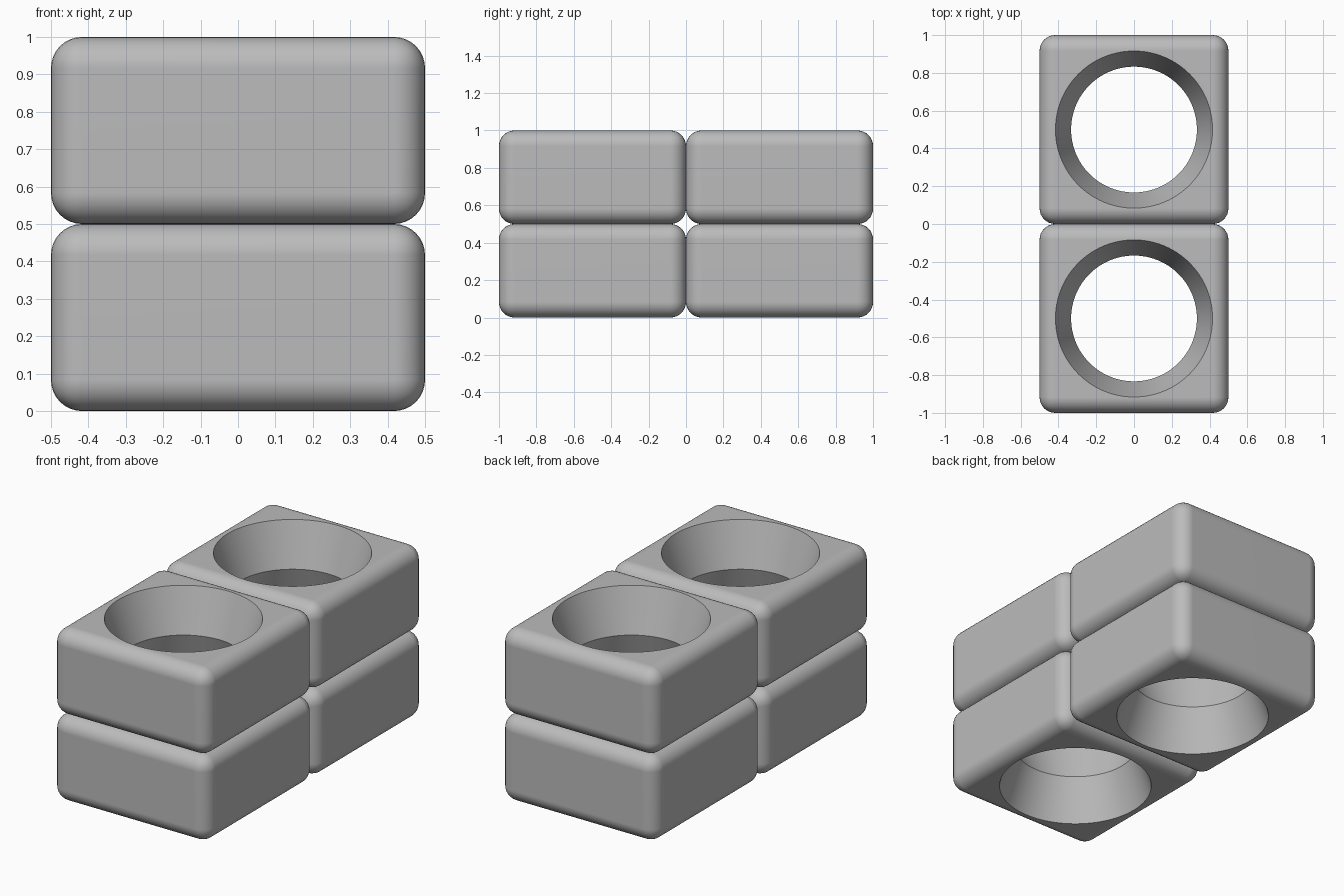
import bpy, bmesh, math

cube = bpy.data.objects.get("Cube")
if cube:
    bpy.data.objects.remove(cube, do_unlink=True)

WIDTH, HEIGHT = 1.0, 0.5
ROUND = WIDTH / 12          # edge radius
RIM, WAIST = 0.416, 0.333   # hole radius at the faces and at mid height

grey = bpy.data.materials.new("plain grey")
grey.use_nodes = True
colour = (0.5, 0.5, 0.5, 1)
grey.diffuse_color = colour
grey.node_tree.nodes["Principled BSDF"].inputs["Base Color"].default_value = colour


def add_object(name, mesh):
    obj = bpy.data.objects.new(name, mesh)
    bpy.context.collection.objects.link(obj)
    return obj


def box_mesh():
    """Rounded block centred on the origin."""
    bm = bmesh.new()
    bmesh.ops.create_cube(bm, size=1)
    bmesh.ops.scale(bm, vec=(WIDTH, WIDTH, HEIGHT), verts=bm.verts)
    bmesh.ops.bevel(bm, geom=bm.edges[:], offset=ROUND, segments=8,
                    profile=0.5, affect='EDGES')
    mesh = bpy.data.meshes.new("block")
    bm.to_mesh(mesh)
    bm.free()
    return mesh


def hole_mesh(sides=96):
    """Hourglass solid, carried a little past both block faces."""
    bm = bmesh.new()
    reach = HEIGHT / 2 + 0.05
    wide = WAIST + (RIM - WAIST) * reach / (HEIGHT / 2)
    rings = []
    for z, r in ((-reach, wide), (0, WAIST), (reach, wide)):
        turns = [math.tau * i / sides for i in range(sides)]
        rings.append([bm.verts.new((r * math.cos(a), r * math.sin(a), z))
                      for a in turns])
    for low, high in zip(rings, rings[1:]):
        for i in range(sides):
            j = (i + 1) % sides
            bm.faces.new((low[i], low[j], high[j], high[i]))
    bm.faces.new(rings[0][::-1])
    bm.faces.new(rings[-1])
    mesh = bpy.data.meshes.new("hole")
    bm.to_mesh(mesh)
    bm.free()
    return mesh


# One block with its hole cut through
block = add_object("lower_front_block", box_mesh())
block.data.materials.append(grey)
cutter = add_object("hole_cutter", hole_mesh())
cut = block.modifiers.new("hole", 'BOOLEAN')
cut.operation, cut.solver, cut.object = 'DIFFERENCE', 'EXACT', cutter

bpy.ops.object.select_all(action='DESELECT')
bpy.context.view_layer.objects.active = block
block.select_set(True)
bpy.ops.object.modifier_apply(modifier=cut.name)
bpy.data.objects.remove(cutter, do_unlink=True)
bpy.ops.object.shade_smooth_by_angle(angle=math.radians(30))

# Four copies, two long and two high
for level, z in (("lower", HEIGHT / 2), ("upper", HEIGHT * 1.5)):
    for side, y in (("front", -WIDTH / 2), ("back", WIDTH / 2)):
        name = f"{level}_{side}_block"
        obj = block if name == block.name else add_object(name, block.data)
        obj.location = (0, y, z)
        flat = obj.modifiers.new("even shading", 'WEIGHTED_NORMAL')
        flat.keep_sharp = True
